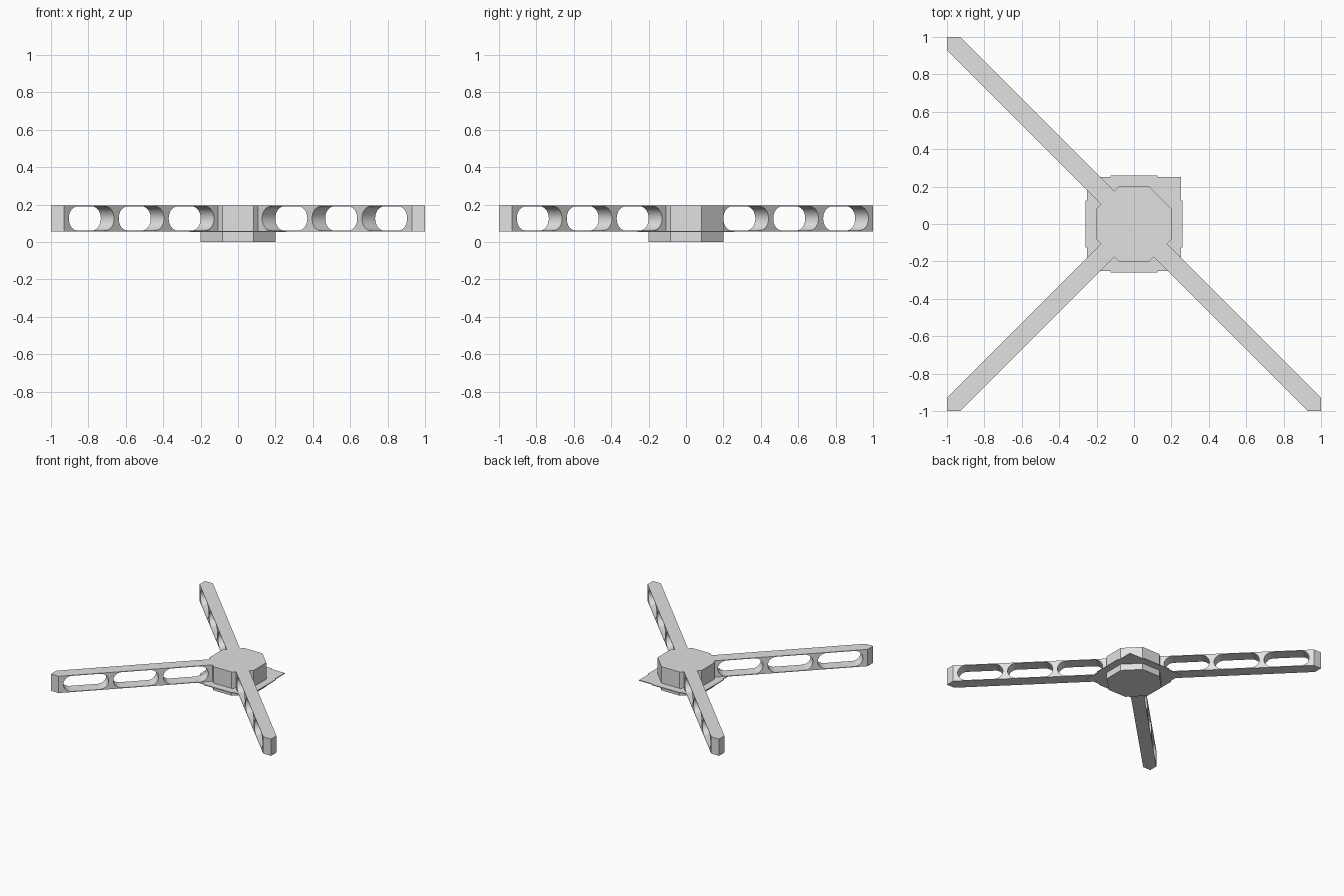
import bpy, bmesh, math
from mathutils import Matrix

if "Cube" in bpy.data.objects:
    bpy.data.objects.remove(bpy.data.objects["Cube"])

GREY = (0.75, 0.75, 0.75, 1)
grey = bpy.data.materials.new("light grey")
grey.use_nodes = True
grey.diffuse_color = GREY
grey.node_tree.nodes["Principled BSDF"].inputs["Base Color"].default_value = GREY


def prism(name, outline, low, high, matrix=Matrix()):
    """Extrude a flat outline from low to high, then place it."""
    bm = bmesh.new()
    face = bm.faces.new([bm.verts.new((x, y, low)) for x, y in outline])
    top = bmesh.ops.extrude_face_region(bm, geom=[face])["geom"]
    verts = [v for v in top if isinstance(v, bmesh.types.BMVert)]
    bmesh.ops.translate(bm, verts=verts, vec=(0, 0, high - low))
    bmesh.ops.recalc_face_normals(bm, faces=bm.faces)
    bm.transform(matrix)
    mesh = bpy.data.meshes.new(name)
    bm.to_mesh(mesh)
    bm.free()
    mesh.materials.append(grey)
    obj = bpy.data.objects.new(name, mesh)
    bpy.context.collection.objects.link(obj)
    return obj


def slot_outline(centre, half_length, radius, height, steps=16):
    """Rounded slot in the side plane of an arm."""
    points = []
    for side in (1, -1):
        for i in range(steps + 1):
            a = math.pi * (i / steps - 0.5) + (math.pi if side < 0 else 0)
            points.append((centre + side * (half_length - radius) + radius * math.cos(a),
                           height + radius * math.sin(a)))
    return points


# Octagonal hub
R = 0.2
octagon = [(R / math.cos(math.pi / 8) * math.cos(math.pi * (i + 0.5) / 4),
            R / math.cos(math.pi / 8) * math.sin(math.pi * (i + 0.5) / 4)) for i in range(8)]
prism("hub", octagon, 0, 0.195)

# Thin square flange with a raised step on each side
quarter = [(0.26, -0.125), (0.26, 0.125), (0.25, 0.125), (0.25, 0.25), (0.125, 0.25)]
flange = []
for turn in range(4):
    c, s = round(math.cos(turn * math.pi / 2)), round(math.sin(turn * math.pi / 2))
    flange += [(c * x - s * y, s * x + c * y) for x, y in quarter]
prism("flange", flange, 0.053, 0.06)

# Three pointed arms with three rounded slots each
D = math.sqrt(2)
W = 0.05
arm_plan = [(0.1, -W), (D - W, -W), (D, 0), (D - W, W), (0.1, W)]
for name, degrees in (("back_left_arm", 135), ("front_left_arm", 225), ("front_right_arm", 315)):
    spin = Matrix.Rotation(math.radians(degrees), 4, "Z")
    arm = prism(name, arm_plan, 0.057, 0.195, spin)
    stand = spin @ Matrix.Rotation(math.pi / 2, 4, "X")
    bpy.context.view_layer.objects.active = arm
    for k in range(3):
        cutter = prism("slot_cutter", slot_outline((0.285 + 0.267 * k) * D, 0.171, 0.064, 0.126),
                       -0.1, 0.1, stand)
        cutter.hide_render = True
        cut = arm.modifiers.new("slot", "BOOLEAN")
        cut.operation = "DIFFERENCE"
        cut.solver = "EXACT"
        cut.object = cutter
        bpy.ops.object.modifier_apply(modifier=cut.name)
        bpy.data.objects.remove(cutter)
    bpy.ops.object.select_all(action="DESELECT")
    arm.select_set(True)
    bpy.ops.object.shade_smooth_by_angle(angle=math.radians(30))
